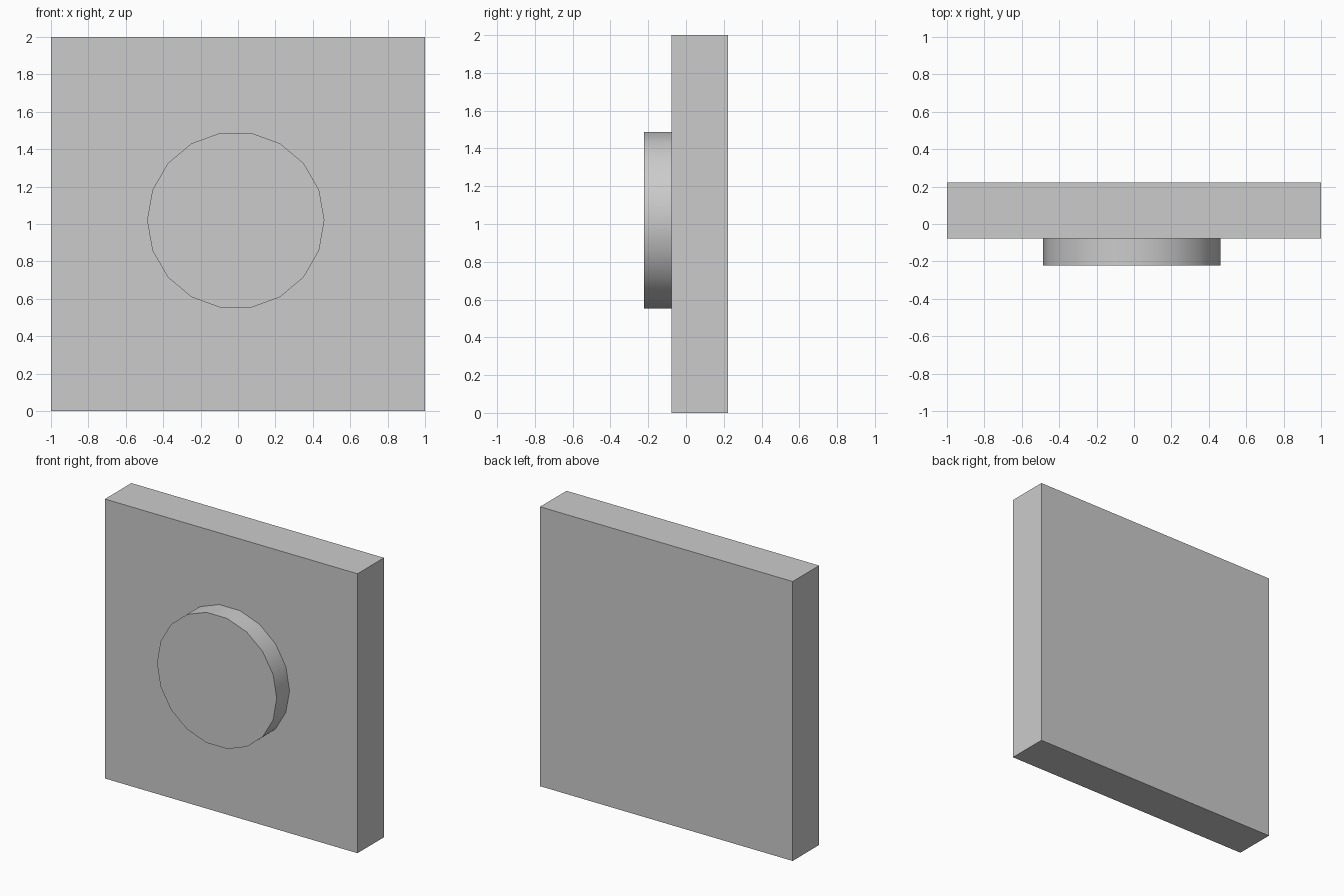
import bpy
from math import radians

if "Cube" in bpy.data.objects:
    bpy.data.objects.remove(bpy.data.objects["Cube"])

# Square wall plate
FRONT, BACK = -0.077, 0.222
bpy.ops.mesh.primitive_cube_add(size=1, location=(0, (FRONT + BACK) / 2, 1))
plate = bpy.context.object
plate.name = "plate"
plate.scale = (2, BACK - FRONT, 2)
bpy.ops.object.transform_apply(location=False, rotation=False, scale=True)

# Round 18-sided button on the front, slightly sunk into the plate
DISC_FRONT, DISC_BACK = -0.222, FRONT + 0.01
bpy.ops.mesh.primitive_cylinder_add(
    vertices=18, radius=0.474, depth=DISC_BACK - DISC_FRONT,
    location=(-0.012, (DISC_FRONT + DISC_BACK) / 2, 1.02),
    rotation=(radians(90), radians(90), 0))
button = bpy.context.object
button.name = "button"
bpy.ops.object.transform_apply(location=False, rotation=True, scale=True)
bpy.ops.object.shade_smooth_by_angle(angle=radians(30))
